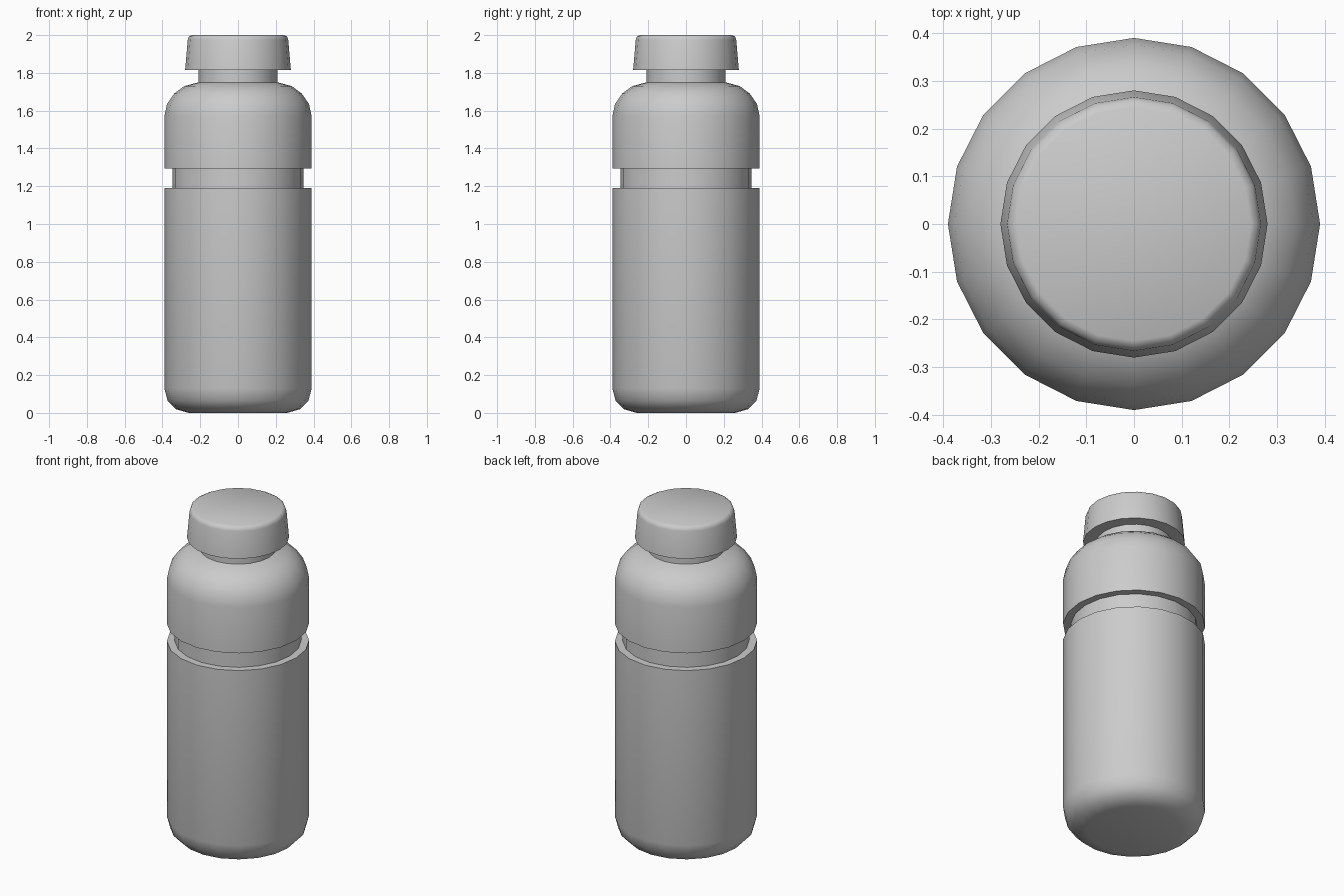
import bpy, bmesh, math

if "Cube" in bpy.data.objects:
    bpy.data.objects.remove(bpy.data.objects["Cube"])

SIDES = 20


def lathe(name, profile):
    """Revolve (radius, z) points about z and cap both ends."""
    bm = bmesh.new()
    rings = []
    for r, z in profile:
        rings.append([bm.verts.new((r * math.cos(2 * math.pi * i / SIDES),
                                    r * math.sin(2 * math.pi * i / SIDES), z))
                      for i in range(SIDES)])
    for low, high in zip(rings, rings[1:]):
        for i in range(SIDES):
            j = (i + 1) % SIDES
            bm.faces.new((low[i], low[j], high[j], high[i]))
    bm.faces.new(rings[0][::-1])
    bm.faces.new(rings[-1])
    bmesh.ops.recalc_face_normals(bm, faces=bm.faces)
    mesh = bpy.data.meshes.new(name)
    bm.to_mesh(mesh)
    bm.free()
    obj = bpy.data.objects.new(name, mesh)
    bpy.context.collection.objects.link(obj)
    bpy.ops.object.select_all(action='DESELECT')
    obj.select_set(True)
    bpy.context.view_layer.objects.active = obj
    bpy.ops.object.shade_smooth_by_angle(angle=math.radians(50))
    return obj


# Bottle: rounded base, grip groove, domed shoulder and neck
lathe("bottle_body", [
    (0.26, 0.0), (0.33, 0.02), (0.373, 0.065), (0.39, 0.13),
    (0.39, 1.19), (0.347, 1.19), (0.347, 1.295), (0.39, 1.295),
    (0.39, 1.57), (0.376, 1.635), (0.338, 1.69), (0.285, 1.73),
    (0.21, 1.75), (0.21, 1.83)])

# Cap: slightly tapered with a softened top edge
lathe("cap", [
    (0.20, 1.815), (0.28, 1.815), (0.266, 1.975), (0.26, 1.992), (0.245, 2.0)])
